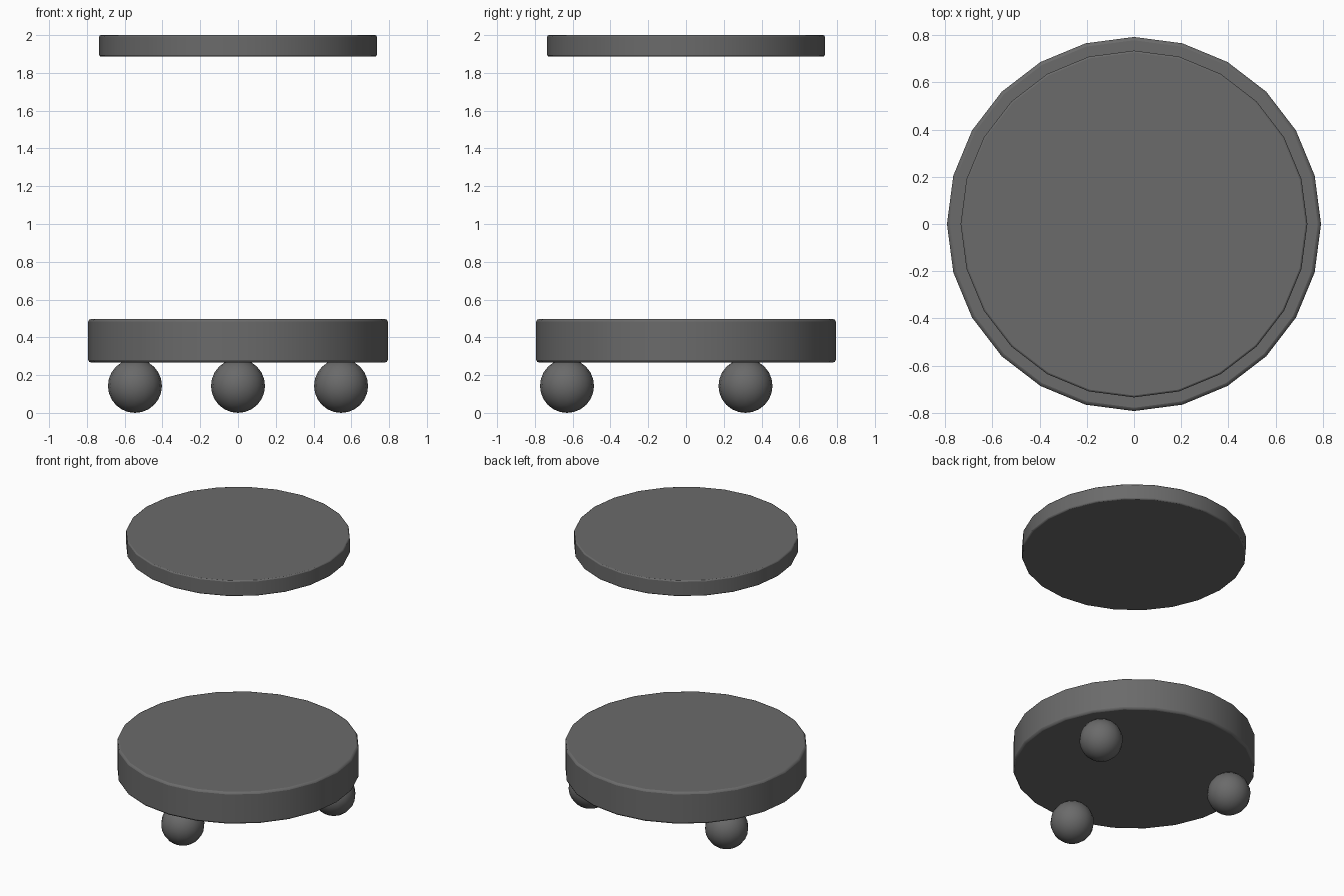
import bpy
from math import radians, sin, cos

if "Cube" in bpy.data.objects:
    bpy.data.objects.remove(bpy.data.objects["Cube"])

# dark grey shared by all parts
dark = bpy.data.materials.new("dark_grey")
dark.diffuse_color = (0.145, 0.145, 0.145, 1)
dark.use_nodes = True
dark.node_tree.nodes["Principled BSDF"].inputs["Base Color"].default_value = dark.diffuse_color


def disc(name, radius, z0, z1, bevel):
    bpy.ops.mesh.primitive_cylinder_add(vertices=24, radius=radius, depth=z1 - z0,
                                        location=(0, 0, (z0 + z1) / 2))
    ob = bpy.context.object
    ob.name = name
    ob.data.materials.append(dark)
    # soften only the top and bottom rims
    mod = ob.modifiers.new("rim_bevel", 'BEVEL')
    mod.width = bevel
    mod.segments = 2
    mod.limit_method = 'ANGLE'
    mod.angle_limit = radians(40)
    bpy.ops.object.shade_smooth_by_angle(angle=radians(35))


# thick lower body and thin floating lid
disc("base_disc", 0.793, 0.267, 0.497, 0.014)
disc("top_disc", 0.735, 1.887, 2.00, 0.008)

# three ball feet, one at the front
for i in range(3):
    a = radians(-90 + 120 * i)
    bpy.ops.mesh.primitive_uv_sphere_add(segments=16, ring_count=12, radius=0.143,
                                         location=(0.63 * cos(a), 0.63 * sin(a), 0.143))
    ball = bpy.context.object
    ball.name = f"ball_foot_{i + 1}"
    ball.data.materials.append(dark)
    bpy.ops.object.shade_smooth()
